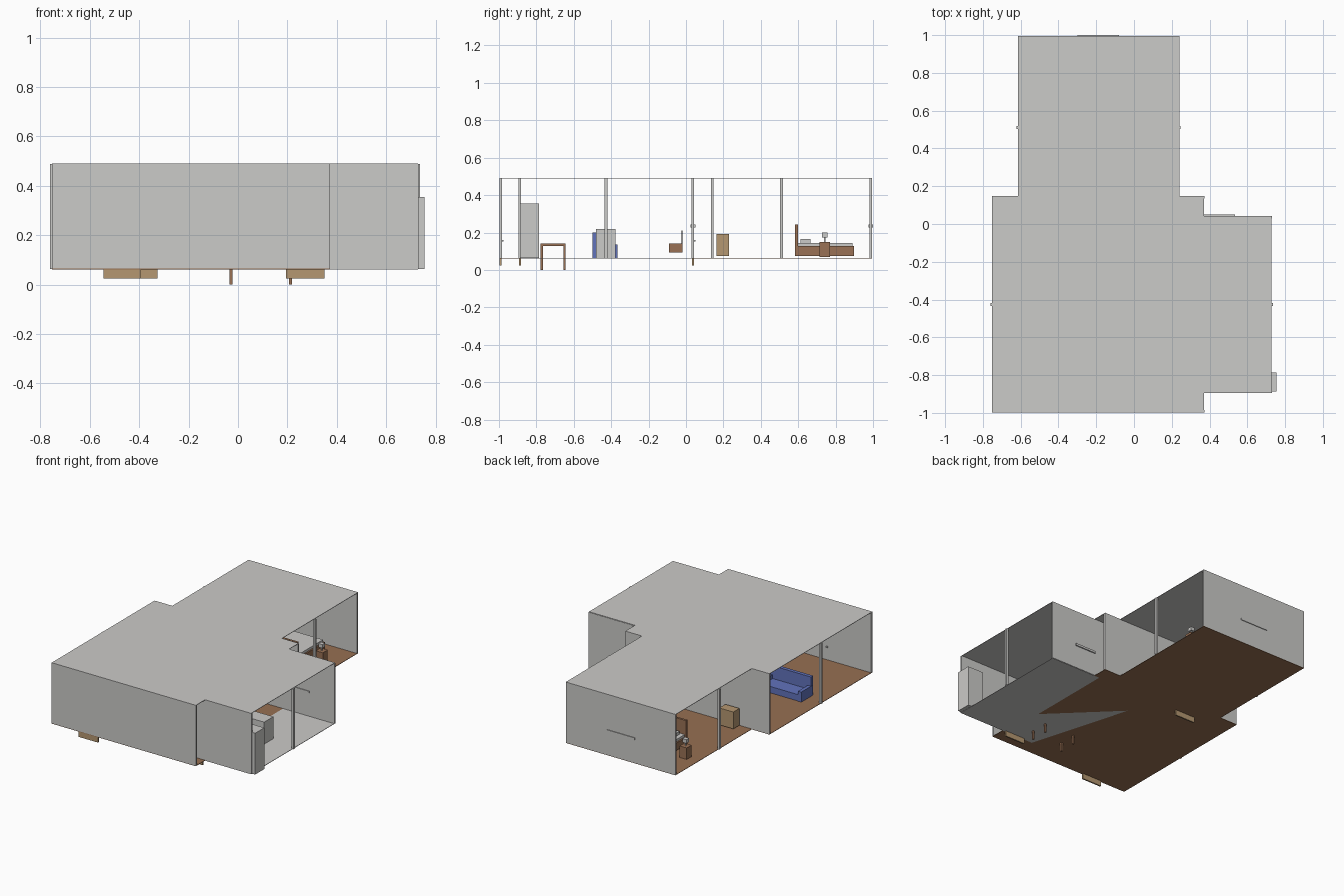
import bpy, bmesh

if "Cube" in bpy.data.objects:
    bpy.data.objects.remove(bpy.data.objects["Cube"])

def mat(name, r, g, b):
    m = bpy.data.materials.new(name)
    m.diffuse_color = (r, g, b, 1)
    m.use_nodes = True
    m.node_tree.nodes["Principled BSDF"].inputs["Base Color"].default_value = m.diffuse_color
    return m

GREY = mat("pale_grey", 0.6, 0.595, 0.58)
FLOOR = mat("floor_wood", 0.31, 0.16, 0.085)
WOOD = mat("furniture_wood", 0.32, 0.165, 0.09)
TAN = mat("light_wood", 0.46, 0.31, 0.165)
BLUE = mat("sofa_blue", 0.12, 0.17, 0.50)
BLACK = mat("screen_black", 0.02, 0.02, 0.02)


def finish(bm, name, m):
    bmesh.ops.recalc_face_normals(bm, faces=bm.faces)
    me = bpy.data.meshes.new(name)
    bm.to_mesh(me)
    bm.free()
    me.materials.append(m)
    ob = bpy.data.objects.new(name, me)
    bpy.context.collection.objects.link(ob)
    return ob


def boxes(name, m, *spans):
    """One object from boxes given as (x0, x1, y0, y1, z0, z1)."""
    bm = bmesh.new()
    for x0, x1, y0, y1, z0, z1 in spans:
        vs = bmesh.ops.create_cube(bm, size=1)["verts"]
        for v in vs:
            v.co = ((x0 + x1) / 2 + v.co.x * (x1 - x0),
                    (y0 + y1) / 2 + v.co.y * (y1 - y0),
                    (z0 + z1) / 2 + v.co.z * (z1 - z0))
    return finish(bm, name, m)


def slab(name, m, pts, z0, z1):
    bm = bmesh.new()
    f = bm.faces.new([bm.verts.new((x, y, z0)) for x, y in pts])
    ext = bmesh.ops.extrude_face_region(bm, geom=[f])["geom"]
    for v in ext:
        if isinstance(v, bmesh.types.BMVert):
            v.co.z = z1
    return finish(bm, name, m)


B, T, W = 0.064, 0.488, 0.013   # floor level, ceiling level, wall thickness

# Roof and the two floor areas
back = [(0.37, 0.04), (0.37, 0.147), (0.24, 0.147), (0.24, 0.995),
        (-0.615, 0.995), (-0.615, 0.147), (-0.753, 0.147)]
front = [(-0.753, -0.998), (0.37, -0.998), (0.37, -0.895)]
slab("roof", GREY, front + [(0.728, -0.895), (0.728, 0.04)] + back, T, 0.491)
cut = [(0.12, -0.895), (-0.09, -0.17), (0.33, -0.58), (0.33, 0.04)]
slab("wood_floor", FLOOR, front + cut + back, 0.062, 0.065)
slab("kitchen_floor", GREY, cut + [(0.728, 0.04), (0.728, -0.895)], 0.062, 0.065)

# Walls running across the house
for name, x0, x1, y in [("front_wall", -0.753, 0.372, -0.998),
                        ("kitchen_front_wall", 0.19, 0.73, -0.895),
                        ("kitchen_back_wall", -0.6, 0.73, 0.03),
                        ("bedroom_front_wall", -0.753, 0.372, 0.134),
                        ("back_wall", -0.615, 0.24, 0.982)]:
    boxes(name, GREY, (x0, x1, y, y + W, B, T))

# Posts in the open sides
for i, (x, y) in enumerate([(0.728, -0.427), (-0.752, -0.427),
                            (0.239, 0.51), (-0.615, 0.51)]):
    boxes(f"side_post_{i}", GREY, (x - .008, x + .008, y - .008, y + .008, B, T))

# Window sills
boxes("back_sill", GREY, (-0.3, -0.08, 0.975, 1.0, 0.228, 0.243))
boxes("kitchen_sill", GREY, (0.37, 0.535, 0.025, 0.051, 0.228, 0.243))

# Doors, set in the walls and reaching below the floor, with handles
for i, (x0, x1, y) in enumerate([(-0.545, -0.393, -0.9965),
                                 (-0.48, -0.325, 0.0315), (0.195, 0.35, -0.8935)]):
    boxes(f"door_{i}", TAN, (x0, x1, y, y + 0.01, 0.024, 0.33))
    boxes(f"door_handle_{i}", GREY, (x1 - .022, x1 - .012, y, y + .02, .153, .161))

# Fridge and counter
boxes("fridge", GREY, (0.635, 0.755, -0.888, -0.785, B, 0.355))
boxes("kitchen_counter", GREY, (0.34, 0.54, -0.48, -0.378, B, 0.22))

# Dining table
boxes("dining_table_top", WOOD, (-0.035, 0.22, -0.778, -0.643, 0.128, 0.141))
for i, x in enumerate((-0.034, 0.206)):
    for j, y in enumerate((-0.777, -0.656)):
        boxes(f"table_leg_{i}{j}", WOOD, (x, x + .012, y, y + .012, 0, 0.13))

# Sofa
boxes("sofa_seat", BLUE, (-0.64, -0.32, -0.498, -0.368, B, 0.11))
boxes("sofa_back", BLUE, (-0.64, -0.32, -0.5, -0.475, B, 0.2))
for i, x in enumerate((-0.642, -0.343)):
    boxes(f"sofa_arm_{i}", BLUE, (x, x + 0.025, -0.49, -0.366, B, 0.136))

# Television and stand
boxes("tv_stand", WOOD, (-0.3, -0.04, -0.09, -0.02, 0.093, 0.14))
boxes("tv_screen", BLACK, (-0.26, -0.08, -0.025, -0.02, 0.14, 0.21))

# Bedroom: dresser, bed, bedside tables and lamps
boxes("dresser", TAN, (-0.53, -0.42, 0.162, 0.23, 0.074, 0.193))
boxes("bed_frame", WOOD, (-0.42, 0.05, 0.59, 0.898, 0.075, 0.127))
boxes("headboard", WOOD, (-0.42, 0.05, 0.583, 0.599, 0.075, 0.244))
boxes("mattress", GREY, (-0.41, 0.04, 0.6, 0.89, 0.127, 0.144))
for i, (px, nx) in enumerate(((-0.38, -0.545), (0.01 - 0.17, 0.105))):
    boxes(f"pillow_{i}", GREY, (px, px + 0.17, 0.613, 0.665, 0.144, 0.164))
    boxes(f"bedside_table_{i}", WOOD, (nx, nx + .055, 0.715, 0.77, 0.069, 0.15))
    c = nx + 0.0275
    boxes(f"lamp_stem_{i}", GREY, (c - .004, c + .004, 0.738, 0.746, 0.15, 0.175))
    boxes(f"lamp_shade_{i}", GREY, (c - .015, c + .015, 0.727, 0.757, 0.174, 0.2))
